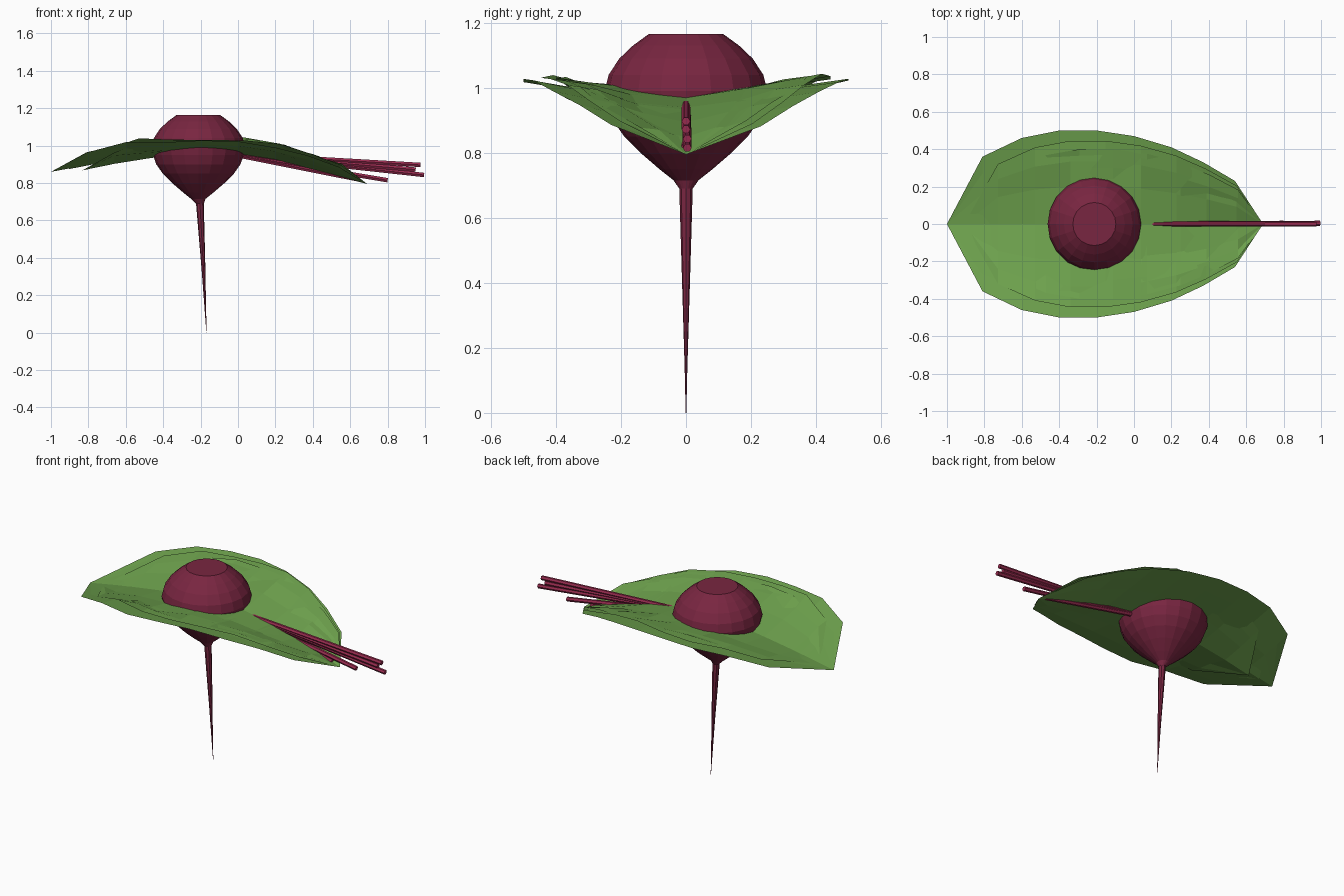
import bpy, math, random
from mathutils import Vector

if "Cube" in bpy.data.objects:
    bpy.data.objects.remove(bpy.data.objects["Cube"])

random.seed(4)

def material(name, col):
    m = bpy.data.materials.new(name)
    m.diffuse_color = (*col, 1)
    m.use_nodes = True
    m.node_tree.nodes["Principled BSDF"].inputs["Base Color"].default_value = m.diffuse_color
    return m

BEET = material("beet red", (0.19, 0.019, 0.052))
STEM = material("stem red", (0.32, 0.025, 0.08))
LEAF = material("leaf green", (0.155, 0.36, 0.075))

def make(name, verts, faces, mat):
    me = bpy.data.meshes.new(name)
    me.from_pydata(verts, [], faces)
    me.materials.append(mat)
    ob = bpy.data.objects.new(name, me)
    bpy.context.collection.objects.link(ob)
    return ob

def lathe(name, rings, n, mat):
    """Skin of horizontal rings (x, z, radius), listed bottom to top."""
    verts, faces = [], []
    for x, z, r in rings:
        for i in range(n):
            a = 2 * math.pi * i / n
            verts.append((x + r * math.cos(a), r * math.sin(a), z))
    for k in range(len(rings) - 1):
        for i in range(n):
            j = (i + 1) % n
            faces.append((k*n + i, k*n + j, (k+1)*n + j, (k+1)*n + i))
    faces.append(tuple(reversed(range(n))))
    faces.append(tuple(range((len(rings) - 1) * n, len(rings) * n)))
    return make(name, verts, faces, mat)

def stem(name, a, b, r0, r1, mat, n=6):
    """Tapered rod from a to b."""
    a, b = Vector(a), Vector(b)
    q = (b - a).to_track_quat('Z', 'Y')
    verts = [tuple(p + q @ Vector((r * math.cos(2*math.pi*i/n), r * math.sin(2*math.pi*i/n), 0)))
             for p, r in ((a, r0), (b, r1)) for i in range(n)]
    faces = [(i, (i+1) % n, n + (i+1) % n, n + i) for i in range(n)]
    faces += [tuple(reversed(range(n))), tuple(range(n, 2*n))]
    return make(name, verts, faces, mat)

# beet bulb with flat top and tail root
CX = -0.212
lathe("beet_bulb", [(CX + 0.008, 0.69, 0.021), (CX, 0.715, 0.038), (CX, 0.75, 0.082),
                    (CX, 0.80, 0.14), (CX, 0.85, 0.19), (CX, 0.90, 0.225),
                    (CX, 0.95, 0.243), (CX, 0.99, 0.25), (CX, 1.04, 0.238),
                    (CX, 1.09, 0.205), (CX, 1.13, 0.163), (CX, 1.165, 0.115)], 20, BEET)
lathe("tail_root", [(-0.168, 0.0, 0.001), (-0.175, 0.13, 0.004), (-0.184, 0.33, 0.01),
                    (-0.195, 0.53, 0.016), (-0.204, 0.70, 0.021)], 8, BEET)

# leaf stations: x, half width, midrib height, edge height
STATIONS = [(-1.0, 0, .86, .86), (-.81, .36, .895, .965), (-.6, .46, .925, 1.015),
            (-.4, .5, .95, 1.02), (-.2, .5, .965, 1.025), (0, .47, .955, 1.02),
            (.2, .41, .925, .99), (.37, .33, .88, .945), (.54, .23, .835, .885),
            (.69, 0, .795, .795)]
STEPS = [-1, -.75, -.45, 0, .45, .75, 1]

def leaf(name, sx, sy, dz, rough):
    """Folded leaf blade; scaled about its right tip."""
    verts, faces, n = [], [], len(STEPS)
    for x, w, zm, ze in STATIONS[1:-1]:
        for t in STEPS:
            z = zm + (ze - zm) * abs(t) ** 1.15 + dz
            j = random.uniform(-rough, rough) if t else 0
            verts.append((.69 - (.69 - x) * sx, t * w * sy, z + j))
    rows = len(STATIONS) - 2
    for r in range(rows - 1):
        for i in range(n - 1):
            a = r * n + i
            faces.append((a, a + n, a + n + 1, a + 1))
    # tips
    for (x, w, zm, ze), base, left in ((STATIONS[0], 0, True), (STATIONS[-1], (rows - 1) * n, False)):
        tip = len(verts)
        verts.append((.69 - (.69 - x) * sx, 0, zm + (dz if left else 0)))
        for i in range(n - 1):
            f = (tip, base + i, base + i + 1)
            faces.append(f if left else f[::-1])
    return make(name, verts, faces, LEAF)

leaf("leaf_lower", 1.0, 1.0, 0.0, 0.004)
leaf("leaf_middle", 0.945, 0.89, 0.014, 0.01)
leaf("leaf_upper", 0.90, 0.80, 0.008, 0.01)

# stems fanning out of the bulb
for i, (x, z) in enumerate([(.975, .897), (.995, .843), (.95, .872), (.80, .815), (.64, .82)]):
    stem(f"stem_{i + 1}", (-.05, 0, .957), (x, .004 * (i % 2), z), .013, .0135, STEM)
